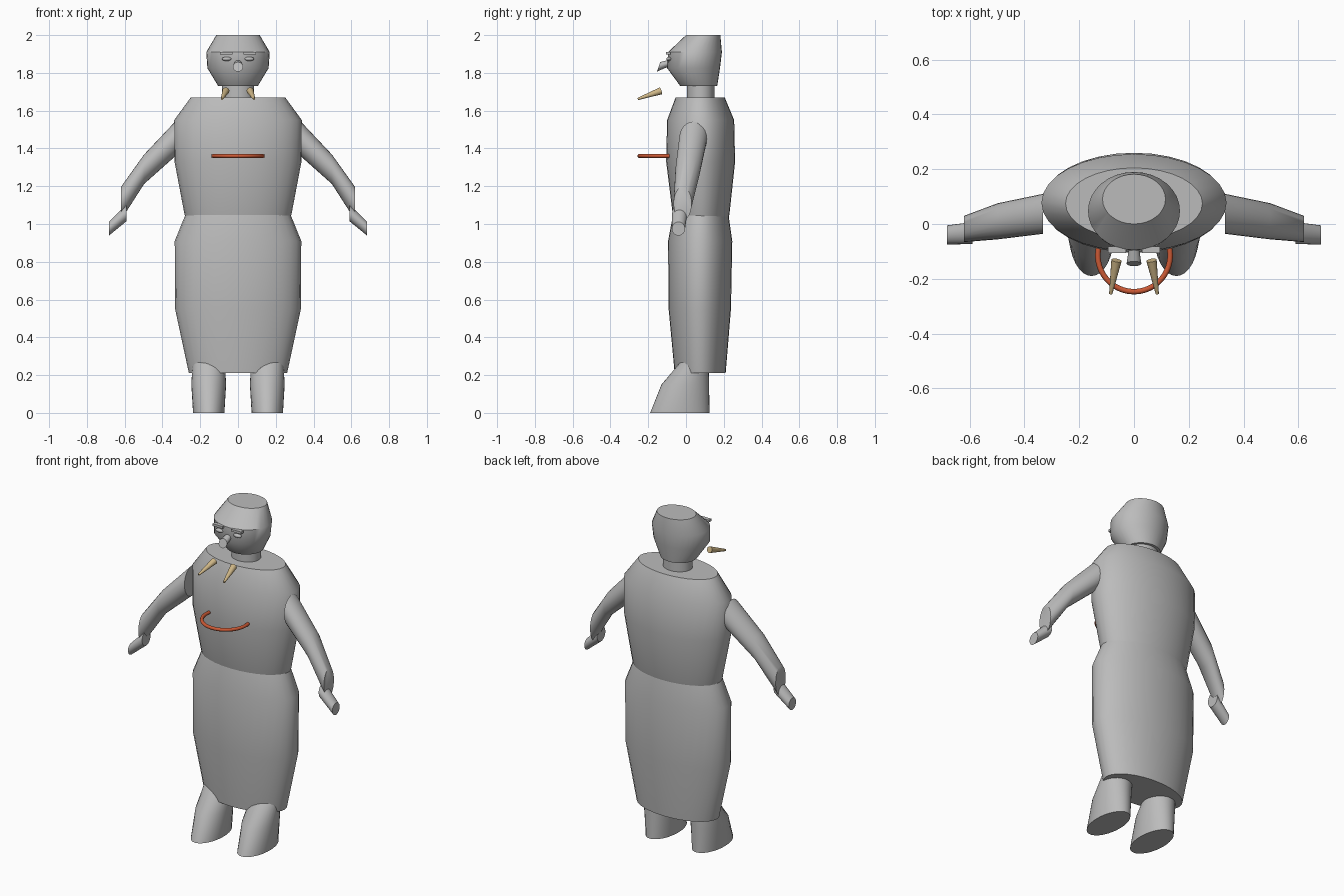
import bpy, bmesh, math
from mathutils import Vector

if "Cube" in bpy.data.objects:
    bpy.data.objects.remove(bpy.data.objects["Cube"])


def material(name, rgb):
    m = bpy.data.materials.new(name)
    m.diffuse_color = (*rgb, 1)
    m.use_nodes = True
    m.node_tree.nodes["Principled BSDF"].inputs["Base Color"].default_value = m.diffuse_color
    return m


GREY = material("grey", (0.5, 0.5, 0.5))
ORANGE = material("burnt orange", (0.6, 0.1, 0.035))
BONE = material("bone", (0.62, 0.47, 0.24))


def finish(name, bm, mat, angle=40):
    bmesh.ops.recalc_face_normals(bm, faces=bm.faces)
    me = bpy.data.meshes.new(name)
    bm.to_mesh(me)
    bm.free()
    me.materials.append(mat)
    ob = bpy.data.objects.new(name, me)
    bpy.context.collection.objects.link(ob)
    bpy.ops.object.select_all(action='DESELECT')
    ob.select_set(True)
    bpy.context.view_layer.objects.active = ob
    bpy.ops.object.shade_smooth_by_angle(angle=math.radians(angle))
    return ob


def loft(name, sections, u, v, mat=GREY, n=32):
    """Skin ellipses (centre, radius along u, radius along v) and cap both ends."""
    bm = bmesh.new()
    u, v = Vector(u), Vector(v)
    rings = []
    for c, ru, rv in sections:
        rings.append([bm.verts.new(Vector(c) + u * ru * math.cos(t) + v * rv * math.sin(t))
                      for t in (2 * math.pi * i / n for i in range(n))])
    for a, b in zip(rings, rings[1:]):
        for i in range(n):
            j = (i + 1) % n
            bm.faces.new((a[i], a[j], b[j], b[i]))
    bm.faces.new(rings[0])
    bm.faces.new(rings[-1])
    return finish(name, bm, mat)


def upright(name, rows, x=0):
    """Rows of (z, half width, front y, back y)."""
    return loft(name, [((x, (f + b) / 2, z), w, (b - f) / 2) for z, w, f, b in rows],
                (1, 0, 0), (0, 1, 0))


# Body
upright("head", [(1.73, .105, -.03, .165), (1.825, .162, -.1, .18),
                 (1.91, .168, -.095, .19), (2.0, .115, 0, .182)])
upright("neck", [(1.64, .085, .005, .15), (1.76, .085, .005, .15)])
upright("torso", [(1.0, .265, -.055, .215), (1.05, .283, -.07, .23), (1.33, .336, -.105, .26),
                  (1.55, .338, -.1, .255), (1.67, .25, -.055, .205)])
upright("skirt", [(.21, .26, -.06, .21), (.55, .333, -.092, .238),
                  (.91, .335, -.095, .245), (1.07, .27, -.065, .222)])

# Limbs, with the arm sections kept in upright planes
for side, s in (("left", -1), ("right", 1)):
    upright(side + "_foot", [(0, .083, -.19, .125), (.15, .092, -.13, .122),
                             (.28, .085, -.02, .12), (.36, .07, .03, .11)], s * .155)
    loft(side + "_arm", [((s * .333, .037, 1.45), .073, .092), ((s * .497, .01, 1.29), .066, .078),
                         ((s * .62, -.018, 1.108), .048, .088)], (0, 1, 0), (0, 0, 1), n=24)
    loft(side + "_hand", [((s * .59, -.033, 1.06), .04, .045), ((s * .683, -.04, .975), .035, .036)],
         (0, 1, 0), (0, 0, 1), n=24)

    # Eye
    bm = bmesh.new()
    bmesh.ops.create_uvsphere(bm, u_segments=16, v_segments=8, radius=1)
    bmesh.ops.scale(bm, vec=(.026, .014, .011), verts=bm.verts)
    bmesh.ops.translate(bm, vec=(s * .06, -.09, 1.874), verts=bm.verts)
    finish(side + "_eye", bm, GREY)

    # Brow
    bm = bmesh.new()
    bmesh.ops.create_cube(bm, size=1)
    bmesh.ops.scale(bm, vec=(.066, .024, .014), verts=bm.verts)
    bmesh.ops.translate(bm, vec=(s * .062, -.094, 1.904), verts=bm.verts)
    finish(side + "_brow", bm, GREY)

    # Tusk
    a, b = Vector((s * .064, -.133, 1.705)), Vector((s * .085, -.255, 1.662))
    d = (b - a).normalized()
    u = d.cross(Vector((0, 0, 1))).normalized()
    loft(side + "_tusk", [(a, .019, .019), (b, .006, .006)], u, d.cross(u), BONE, 12)

# Nose
loft("nose", [((0, -.07, 1.858), .016, .018), ((0, -.145, 1.832), .027, .027)],
     (1, 0, 0), Vector((0, .35, 1)).normalized(), n=16)

# Open necklace loop
bm = bmesh.new()
rings = []
for i in range(37):
    t = math.radians(168 + 204 * i / 36)
    out = Vector((math.cos(t), math.sin(t), 0))
    c = Vector((0, -.115, 1.36)) + out * .132
    rings.append([bm.verts.new(c + (out * math.cos(k * math.pi / 5) + Vector((0, 0, math.sin(k * math.pi / 5)))) * .01)
                  for k in range(10)])
for a, b in zip(rings, rings[1:]):
    for k in range(10):
        bm.faces.new((a[k], a[(k + 1) % 10], b[(k + 1) % 10], b[k]))
bm.faces.new(rings[0])
bm.faces.new(rings[-1])
finish("chest_loop", bm, ORANGE)
